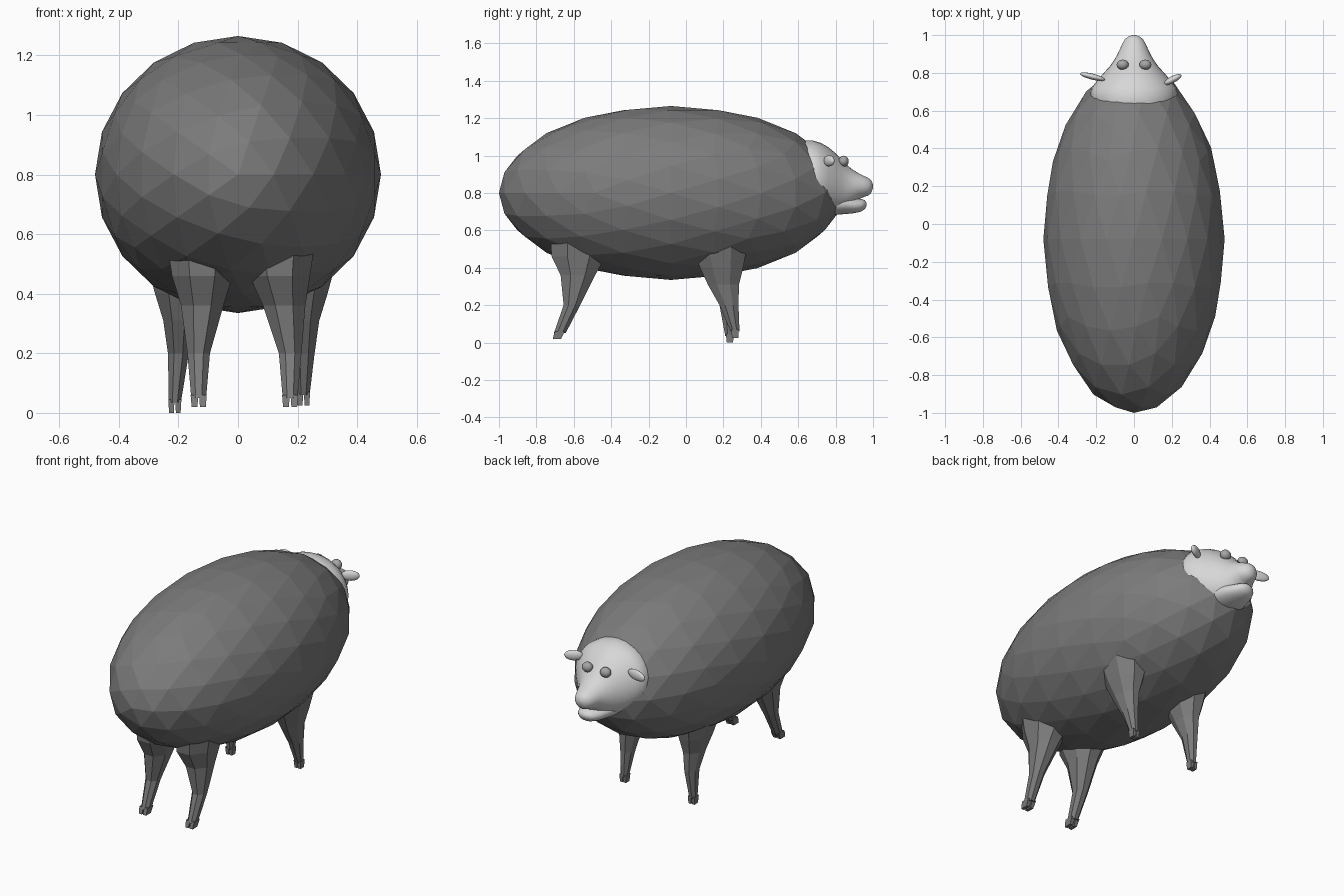
import bpy, bmesh, math
from mathutils import Matrix, Vector

if "Cube" in bpy.data.objects:
    bpy.data.objects.remove(bpy.data.objects["Cube"])


def material(name, v):
    m = bpy.data.materials.new(name)
    m.diffuse_color = (v, v, v, 1)
    m.use_nodes = True
    m.node_tree.nodes["Principled BSDF"].inputs["Base Color"].default_value = m.diffuse_color
    return m


WOOL = material("dark grey wool", 0.2)
SKIN = material("light grey skin", 0.68)
EYE = material("mid grey eye", 0.38)


def finish(bm, name, mat, smooth):
    bmesh.ops.recalc_face_normals(bm, faces=bm.faces[:])
    for f in bm.faces:
        f.smooth = smooth
    me = bpy.data.meshes.new(name)
    bm.to_mesh(me)
    bm.free()
    me.materials.append(mat)
    ob = bpy.data.objects.new(name, me)
    bpy.context.scene.collection.objects.link(ob)
    return ob


def loft(bm, rings):
    """Skin a list of equal point rings and cap both ends."""
    vs = [[bm.verts.new(p) for p in r] for r in rings]
    n = len(vs[0])
    for a, b in zip(vs, vs[1:]):
        for i in range(n):
            j = (i + 1) % n
            bm.faces.new((a[i], a[j], b[j], b[i]))
    bm.faces.new(vs[0])
    bm.faces.new(vs[-1])


def ball(name, mat, loc, size, rot=(0, 0, 0)):
    bm = bmesh.new()
    bmesh.ops.create_uvsphere(bm, u_segments=20, v_segments=12, radius=1,
                              matrix=Matrix.Diagonal((*size, 1)))
    ob = finish(bm, name, mat, True)
    ob.location, ob.rotation_euler = loc, rot
    return ob


# Woolly body: faceted egg with its pole along y
bm = bmesh.new()
bmesh.ops.create_icosphere(bm, subdivisions=3, radius=1,
                           matrix=Matrix.Rotation(math.pi / 2, 4, 'X'))
bmesh.ops.transform(bm, verts=bm.verts[:],
                    matrix=Matrix.Translation((0, -0.08, 0.80)) @ Matrix.Diagonal((0.48, 0.92, 0.465, 1)))
finish(bm, "body", WOOL, False)


# Legs: tapered, flaring into the belly, with a cloven tip
def leg(name, rings):
    bm = bmesh.new()
    n = 8
    loft(bm, [[(x + rx * math.cos(math.tau * (i + .5) / n),
                y + ry * math.sin(math.tau * (i + .5) / n), z) for i in range(n)]
              for x, y, z, rx, ry in rings[1:]])
    tx, ty, tz, _, _ = rings[0]
    x, y, z, rx, ry = rings[1]
    for s in (-1, 1):
        loft(bm, [[(cx + s * rx * .52 + a * w, cy + b * d, h)
                   for a, b in ((-1, -1), (1, -1), (1, 1), (-1, 1))]
                  for cx, cy, h, w, d in ((tx, ty, tz, rx * .36, ry * .65),
                                          (x, y, z + .01, rx * .48, ry * .8))])
    finish(bm, name, WOOL, False)


for side, x0, x1, dx in (("left", -.132, -.120, 0), ("right", .175, .155, .015)):
    leg("tail_end_leg_" + side, [
        (x0, -.69, .02, 0, 0),
        (x0, -.675, .05, .027, .034),
        (x0, -.61, .20, .041, .048),
        (x1, -.578, .36, .077, .10),
        (x1 - dx, -.575, .46, .11, .155),
        (x1 - dx, -.57, .58, .13, .17)])
for side, x0, x1, dy, dz in (("left", -.212, -.20, -.008, 0), ("right", .22, .222, .02, .025)):
    leg("head_end_leg_" + side, [
        (x0, .243 + dy, dz, 0, 0),
        (x0, .242 + dy, .035 + dz, .022, .026),
        (x1, .230, .20, .038, .055),
        (x1, .200, .31, .055, .09),
        (x1, .190, .40, .085, .125),
        (x1, .180, .52, .12, .16)])


# Head: smooth loft along y of (y, half width, bottom, top)
def snout(name, rows, n=32):
    bm = bmesh.new()
    loft(bm, [[(w * math.cos(math.tau * i / n), y,
                (b + t) / 2 + (t - b) / 2 * math.sin(math.tau * i / n)) for i in range(n)]
              for y, w, b, t in rows])
    return finish(bm, name, SKIN, True)


snout("head", [
    (.58, .19, .74, 1.06), (.63, .215, .71, 1.08), (.68, .232, .69, 1.08),
    (.72, .225, .682, 1.068), (.76, .195, .68, 1.045), (.80, .160, .685, 1.012),
    (.83, .132, .695, .982), (.86, .110, .71, .95), (.89, .092, .735, .925),
    (.92, .077, .765, .907), (.95, .064, .778, .892), (.975, .050, .786, .88),
    (.99, .034, .80, .868), (.998, .015, .822, .85), (1.0, .002, .834, .838)])
snout("lower_jaw", [
    (.74, .12, .69, .82), (.80, .11, .683, .80), (.86, .092, .688, .79),
    (.90, .075, .692, .775), (.935, .058, .70, .768), (.955, .04, .712, .762),
    (.965, .015, .73, .748), (.966, .002, .738, .74)])

# Eyes and ears on both sides
for s, side in ((-1, "left"), (1, "right")):
    ball("eye_" + side, EYE, (s * .06, .843, .97), (.032, .027, .029))
ball("ear_left", SKIN, (-.22, .78, .972), (.068, .016, .03), (0, 0, math.radians(-14)))
ball("ear_right", SKIN, (.205, .765, .972), (.052, .018, .03), (0, 0, math.radians(28)))
